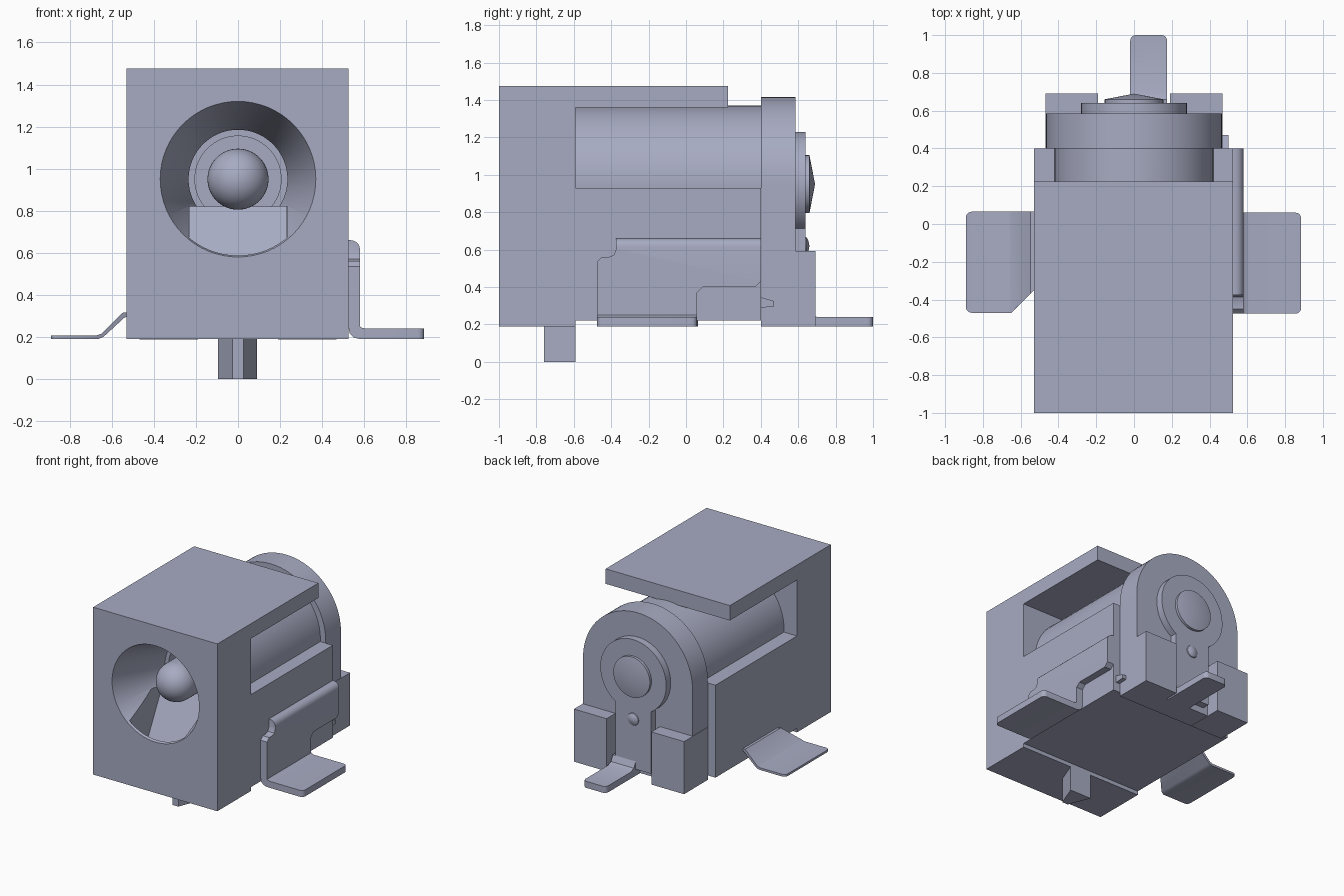
import bpy, bmesh, math
from mathutils import Vector

if "Cube" in bpy.data.objects:
    bpy.data.objects.remove(bpy.data.objects["Cube"], do_unlink=True)

COLOUR = (0.39, 0.41, 0.54, 1.0)
grey = bpy.data.materials.new("blue_grey")
grey.use_nodes = True
grey.diffuse_color = COLOUR
grey.node_tree.nodes["Principled BSDF"].inputs["Base Color"].default_value = COLOUR

AXIS_Z = 0.95  # height of the socket axis


def finish(bm, name):
    bmesh.ops.recalc_face_normals(bm, faces=bm.faces[:])
    mesh = bpy.data.meshes.new(name)
    bm.to_mesh(mesh)
    bm.free()
    mesh.materials.append(grey)
    ob = bpy.data.objects.new(name, mesh)
    bpy.context.collection.objects.link(ob)
    return ob


def smooth(ob):
    bpy.ops.object.select_all(action='DESELECT')
    ob.select_set(True)
    bpy.context.view_layer.objects.active = ob
    bpy.ops.object.shade_smooth_by_angle(angle=math.radians(30))


def prism(name, pts, axis, lo, hi, round_edges=None, radius=0.03):
    """Extrude a 2D outline along an axis; optionally round chosen edges."""
    def place(a, b, c):
        return {'x': (c, a, b), 'y': (a, c, b), 'z': (a, b, c)}[axis]
    bm = bmesh.new()
    face = bm.faces.new([bm.verts.new(place(a, b, lo)) for a, b in pts])
    ext = bmesh.ops.extrude_face_region(bm, geom=[face])
    new = [g for g in ext["geom"] if isinstance(g, bmesh.types.BMVert)]
    bmesh.ops.translate(bm, verts=new, vec=Vector(place(0, 0, hi - lo)))
    if round_edges:
        edges = [e for e in bm.edges if round_edges(e.verts[0].co, e.verts[1].co)]
        bmesh.ops.bevel(bm, geom=edges, offset=radius, segments=5,
                        profile=0.5, affect='EDGES')
    ob = finish(bm, name)
    smooth(ob)
    return ob


def box(name, x, y, z):
    return prism(name, [(x[0], z[0]), (x[1], z[0]), (x[1], z[1]), (x[0], z[1])], 'y', *y)


def lathe(name, profile, z=AXIS_Z, steps=64):
    """Turn (radius, y) points about the y axis at height z."""
    bm = bmesh.new()
    verts = [bm.verts.new((r, y, z)) for r, y in profile]
    edges = [bm.edges.new(p) for p in zip(verts, verts[1:])]
    bmesh.ops.spin(bm, geom=verts + edges, cent=(0, 0, z), axis=(0, 1, 0),
                   angle=math.tau, steps=steps, use_duplicate=False)
    bmesh.ops.remove_doubles(bm, verts=bm.verts[:], dist=0.0005)
    ob = finish(bm, name)
    smooth(ob)
    return ob


def boolean(target, tool, operation):
    mod = target.modifiers.new("bool", 'BOOLEAN')
    mod.operation, mod.object, mod.solver = operation, tool, 'EXACT'
    bpy.context.view_layer.objects.active = target
    bpy.ops.object.modifier_apply(modifier=mod.name)
    bpy.data.objects.remove(tool, do_unlink=True)


def arch(r, half_width, bottom, steps=40):
    """Round head centred on the socket axis above a straight stem."""
    a0 = -math.acos(half_width / r)
    arc = [a0 + (math.pi - 2 * a0) * i / steps for i in range(steps + 1)]
    return ([(-half_width, bottom), (half_width, bottom)]
            + [(r * math.cos(a), AXIS_Z + r * math.sin(a)) for a in arc])


# Housing: block with open side windows, round barrel, tapered bore and slot
housing = prism("housing", [(-1, .19), (-.59, .19), (-.59, .22), (.40, .22), (.40, .93),
                            (-.59, .93), (-.59, 1.36), (.225, 1.36), (.225, 1.475),
                            (-1, 1.475)], 'x', -.53, .525)
boolean(housing, lathe("barrel", [(0, -.7), (.42, -.7), (.42, .40), (0, .40)]), 'UNION')
boolean(housing, lathe("bore", [(0, -1.02), (.377, -1.02), (.235, -.62), (.235, -.55),
                                (.205, -.55), (.205, .38), (0, .38)]), 'DIFFERENCE')
boolean(housing, box("slot", (-.235, .235), (-.98, -.5), (.46, .82)), 'DIFFERENCE')
smooth(housing)

# Spring contact inside the bore
prism("spring_contact", [(-.76, .455), (-.57, .82), (.3, .82), (.3, .7), (-.49, .455)],
      'x', -.234, .234)

# Centre pin with rounded tip and riveted head
tip = [(.145 * math.sin(a), -.745 - .145 * math.cos(a))
       for a in [math.pi / 2 * i / 12 for i in range(13)]]
lathe("centre_pin", tip + [(.145, .64), (.155, .64), (.155, .66), (0, .69)])

# Rear flange with two corner blocks
prism("rear_flange", arch(.465, .4649, .19), 'y', .40, .585)
for side, name in ((1, "left"), (-1, "right")):
    xs = sorted((side * .19, side * .468))
    box(name + "_rear_block", xs, (.402, .692), (.188, .592))

# Rear contact plate, its rivet and its solder tab
prism("rear_contact", arch(.28, .15, .24), 'y', .58, .64)
lathe("contact_rivet", [(.05, .635), (.045, .645), (.025, .655), (0, .66)], z=.62, steps=24)
prism("rear_tab", [(.585, .30), (.585, .19), (1.0, .19), (1.0, .24), (.70, .24),
                   (.66, .255), (.64, .30)], 'x', -.02, .175,
      lambda a, b: a.y > .99 and b.y > .99 and abs(a.x - b.x) < .01)

# Locating peg under the front
prism("locating_peg", [(-.095, -.59), (.09, -.59), (.025, -.76), (-.025, -.76)],
      'z', 0, .195)

# Left side terminal: stepped upright plate and bent foot
prism("left_terminal_plate", [(-.475, .25), (.06, .25), (.06, .37), (.09, .40), (.37, .40),
                              (.40, .43), (.40, .66), (-.375, .66), (-.375, .60),
                              (-.387, .57), (-.415, .56), (-.45, .56), (-.475, .535)],
      'x', .52, .58,
      lambda a, b: min(a.z, b.z) > .65 and min(a.x, b.x) > .57, .045)
prism("left_terminal_foot", [(.525, .25), (.53, .217), (.55, .197), (.58, .19), (.885, .19),
                             (.885, .24), (.61, .24), (.59, .243), (.58, .25)],
      'y', -.475, .06,
      lambda a, b: min(a.x, b.x) > .88 and abs(a.y - b.y) < .01)
prism("left_barb", [(.40, .29), (.47, .295), (.47, .325), (.40, .345)], 'x', .46, .50)

# Right side terminal: thin springy foot with a slanted front edge
foot = prism("right_terminal_foot", [(-.89, .19), (-.665, .19), (-.64, .20), (-.54, .292),
                                     (-.52, .30), (-.52, .317), (-.548, .315), (-.65, .215),
                                     (-.675, .207), (-.89, .207)], 'y', -.47, .065,
             lambda a, b: max(a.x, b.x) < -.88 and abs(a.y - b.y) < .01)
for v in foot.data.vertices:
    if v.co.y < -.4 and v.co.x > -.65:
        v.co.y += v.co.x + .65
